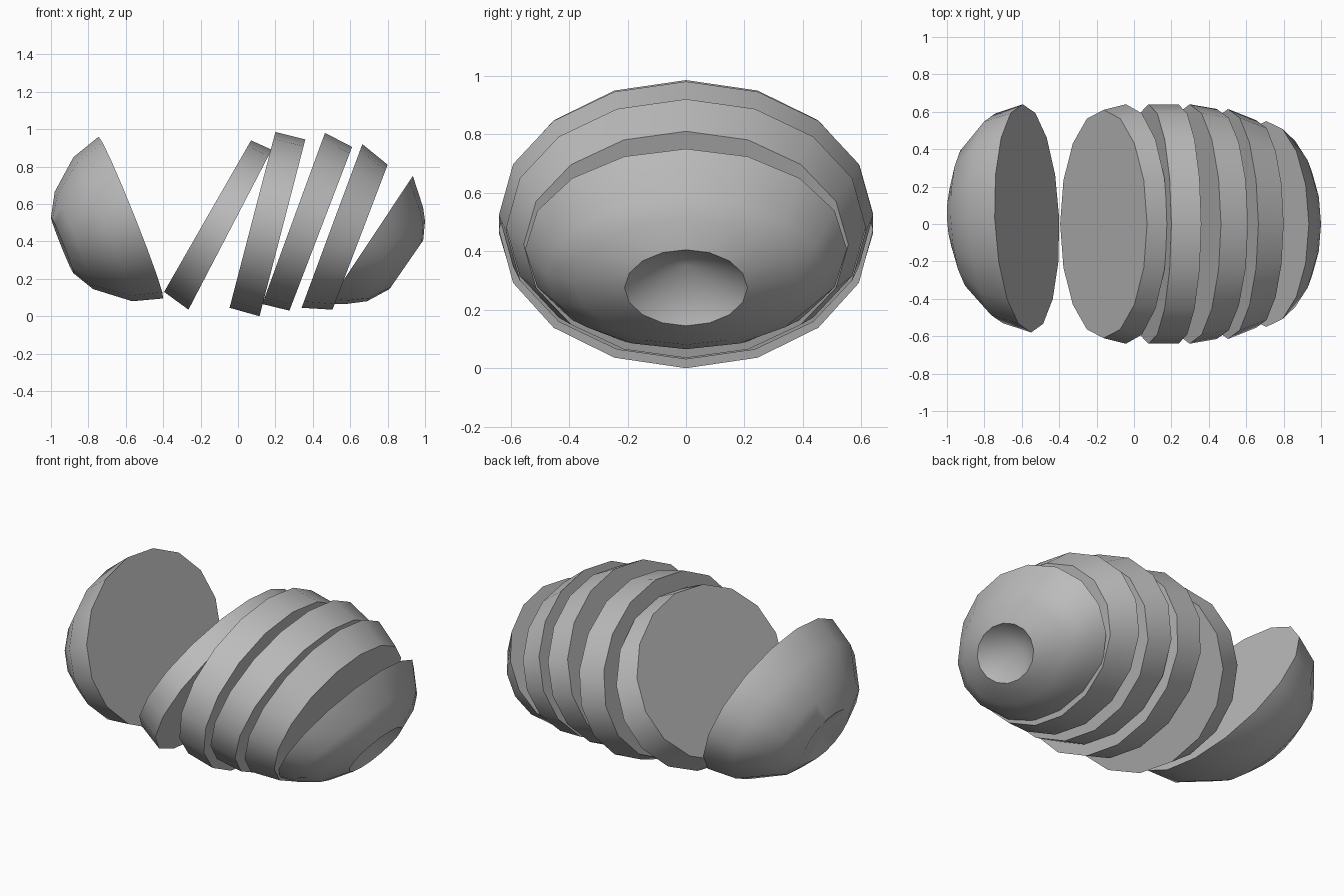
import bpy, bmesh, math
from mathutils import Vector

if "Cube" in bpy.data.objects:
    bpy.data.objects.remove(bpy.data.objects["Cube"], do_unlink=True)

SIDES = 16
grey = bpy.data.materials.new("plain_grey")
grey.use_nodes = True
grey.diffuse_color = (0.5, 0.5, 0.5, 1)
grey.node_tree.nodes["Principled BSDF"].inputs["Base Color"].default_value = grey.diffuse_color


def loft(name, rings, dimple=None, shift=0, yaw=0):
    """Skin tilted oval rings, each given as top x, z, bottom x, z and half width."""
    bm = bmesh.new()
    loops = []
    for tx, tz, bx, bz, width in rings:
        top, bottom = Vector((tx, 0, tz)), Vector((bx, 0, bz))
        centre, up = (top + bottom) / 2, (top - bottom) / 2
        side = Vector((yaw * width, width, 0))
        loop = []
        for i in range(SIDES):
            a = math.tau * i / SIDES
            loop.append(bm.verts.new(centre + up * math.cos(a) + side * math.sin(a) + Vector((0, shift, 0))))
        loops.append(loop)
    for a, b in zip(loops, loops[1:]):
        for i in range(SIDES):
            j = (i + 1) % SIDES
            bm.faces.new((a[i], a[j], b[j], b[i]))
    bm.faces.new(loops[0])
    # Close the far end flat, or with a sunken pole
    if dimple is None:
        bm.faces.new(loops[-1])
    else:
        pole = bm.verts.new((dimple[0], shift, dimple[1]))
        for i in range(SIDES):
            bm.faces.new((loops[-1][i], loops[-1][(i + 1) % SIDES], pole))
    bmesh.ops.recalc_face_normals(bm, faces=bm.faces)
    mesh = bpy.data.meshes.new(name)
    bm.to_mesh(mesh)
    bm.free()
    mesh.materials.append(grey)
    obj = bpy.data.objects.new(name, mesh)
    bpy.context.collection.objects.link(obj)
    bpy.ops.object.select_all(action='DESELECT')
    obj.select_set(True)
    bpy.context.view_layer.objects.active = obj
    bpy.ops.object.shade_smooth_by_angle(angle=math.radians(40))


# Large end piece, lying open
loft("right_end", [
    (-0.745, 0.96, -0.40, 0.095, 0.61),
    (-0.88, 0.85, -0.565, 0.08, 0.56),
    (-0.98, 0.665, -0.775, 0.145, 0.39),
    (-1.0, 0.53, -0.88, 0.23, 0.21),
], dimple=(-0.90, 0.395), shift=0.03, yaw=-0.037)

# Four leaning slices
slices = [
    [(0.07, 0.94, -0.395, 0.13, 0.61), (0.18, 0.89, -0.265, 0.035, 0.64)],
    [(0.20, 0.985, -0.045, 0.045, 0.64), (0.36, 0.945, 0.115, 0.0, 0.64)],
    [(0.465, 0.98, 0.13, 0.065, 0.64), (0.61, 0.905, 0.275, 0.03, 0.615)],
    [(0.665, 0.92, 0.34, 0.045, 0.615), (0.80, 0.81, 0.505, 0.035, 0.555)],
]
for number, rings in enumerate(slices, 1):
    loft(f"slice_{number}", rings)

# Small end piece with the stem hollow
loft("left_end", [
    (0.935, 0.75, 0.48, 0.065, 0.55),
    (0.99, 0.58, 0.575, 0.065, 0.48),
    (1.0, 0.51, 0.69, 0.08, 0.38),
    (0.99, 0.405, 0.81, 0.145, 0.21),
], dimple=(0.79, 0.35))
